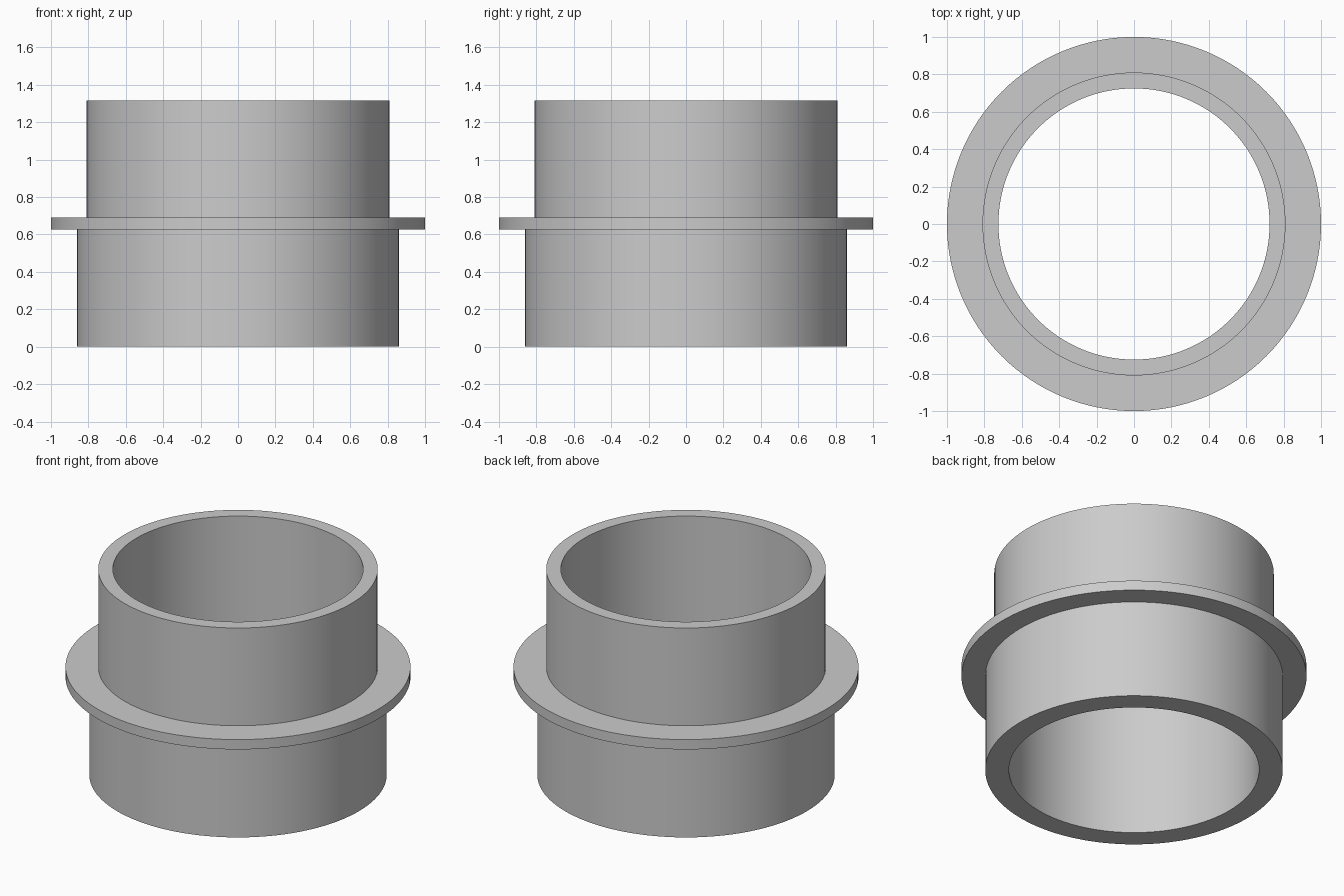
import bpy
import bmesh
import math

SEGMENTS = 128
BORE = 0.725

old = bpy.data.objects.get("Cube")
if old:
    bpy.data.objects.remove(old, do_unlink=True)

grey = bpy.data.materials.new("plain grey")
grey.use_nodes = True
colour = (0.6, 0.6, 0.6, 1.0)
grey.diffuse_color = colour
grey.node_tree.nodes["Principled BSDF"].inputs["Base Color"].default_value = colour


def lathe(name, profile):
    """Revolve a closed (radius, height) profile around the z axis."""
    bm = bmesh.new()
    rings = []
    for radius, z in profile:
        ring = []
        for i in range(SEGMENTS):
            a = math.tau * i / SEGMENTS
            ring.append(bm.verts.new((radius * math.cos(a), radius * math.sin(a), z)))
        rings.append(ring)
    for k, lower in enumerate(rings):
        upper = rings[(k + 1) % len(rings)]
        for i in range(SEGMENTS):
            j = (i + 1) % SEGMENTS
            bm.faces.new((lower[i], lower[j], upper[j], upper[i]))
    bmesh.ops.recalc_face_normals(bm, faces=bm.faces)
    mesh = bpy.data.meshes.new(name)
    bm.to_mesh(mesh)
    bm.free()
    mesh.materials.append(grey)
    obj = bpy.data.objects.new(name, mesh)
    bpy.context.collection.objects.link(obj)
    bpy.ops.object.select_all(action="DESELECT")
    obj.select_set(True)
    bpy.context.view_layer.objects.active = obj
    bpy.ops.object.shade_smooth_by_angle(angle=math.radians(30))
    return obj


# One-piece sleeve: wide lower spigot, thin flange, narrower upper spigot
lathe("flanged_sleeve", [
    (BORE, 0), (0.862, 0),
    (0.862, 0.627), (1.0, 0.627),
    (1.0, 0.69), (0.81, 0.69),
    (0.81, 1.315), (BORE, 1.315),
])
